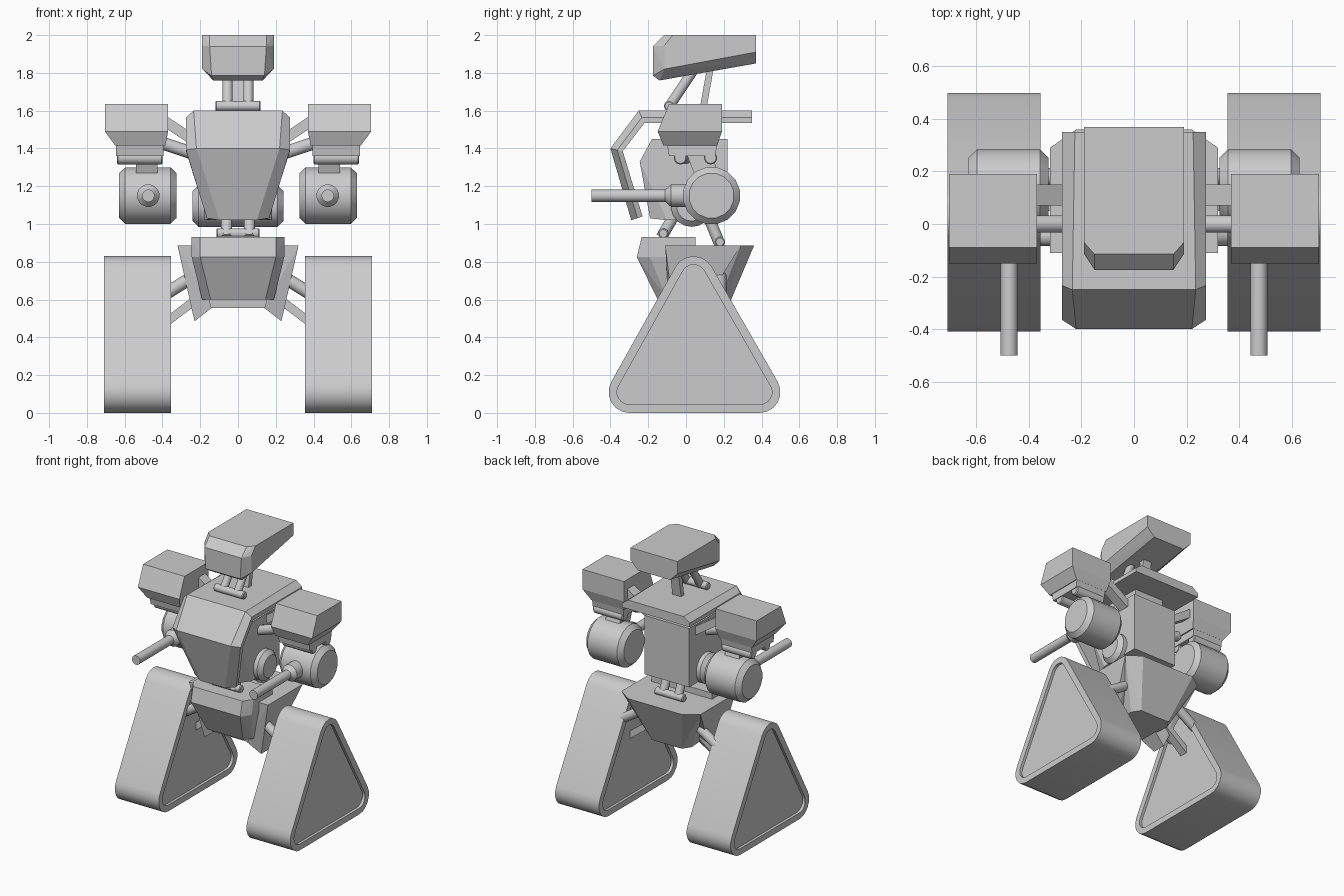
import bpy, bmesh, math
from mathutils import Vector

if "Cube" in bpy.data.objects:
    bpy.data.objects.remove(bpy.data.objects["Cube"])

grey = bpy.data.materials.new("plain_grey")
grey.diffuse_color = (0.6, 0.6, 0.6, 1)
grey.use_nodes = True
grey.node_tree.nodes["Principled BSDF"].inputs["Base Color"].default_value = grey.diffuse_color


def finish(name, bm, smooth=False):
    bmesh.ops.recalc_face_normals(bm, faces=bm.faces[:])
    me = bpy.data.meshes.new(name)
    bm.to_mesh(me)
    bm.free()
    ob = bpy.data.objects.new(name, me)
    bpy.context.collection.objects.link(ob)
    me.materials.append(grey)
    if smooth:
        bpy.ops.object.select_all(action='DESELECT')
        ob.select_set(True)
        bpy.context.view_layer.objects.active = ob
        bpy.ops.object.shade_smooth_by_angle(angle=math.radians(30))
    return ob


def both(pts):
    """Points plus their mirror images in x."""
    return pts + [(-x, y, z) for x, y, z in pts]


def hull(name, pts):
    """Faceted solid around the given points."""
    bm = bmesh.new()
    vs = [bm.verts.new(p) for p in pts]
    res = bmesh.ops.convex_hull(bm, input=vs)
    junk = [g for g in res["geom_interior"] if isinstance(g, bmesh.types.BMVert)]
    bmesh.ops.delete(bm, geom=junk, context='VERTS')
    bmesh.ops.dissolve_limit(bm, angle_limit=0.02, verts=bm.verts[:], edges=bm.edges[:])
    return finish(name, bm)


def loft(name, rings, smooth=False):
    """Skin closed rings of equal length and cap both ends."""
    bm = bmesh.new()
    rows = [[bm.verts.new(p) for p in r] for r in rings]
    n = len(rows[0])
    for a, b in zip(rows, rows[1:]):
        for i in range(n):
            j = (i + 1) % n
            bm.faces.new((a[i], a[j], b[j], b[i]))
    bm.faces.new(rows[0])
    bm.faces.new(rows[-1])
    return finish(name, bm, smooth)


def turned(name, p0, p1, profile, n=16):
    """Round part along p0-p1; profile is (distance from p0, radius)."""
    p0, p1 = Vector(p0), Vector(p1)
    q = (p1 - p0).to_track_quat('Z', 'Y')
    step = 2 * math.pi / n
    rings = [[p0 + q @ Vector((r * math.cos((i + .5) * step), r * math.sin((i + .5) * step), d))
              for i in range(n)] for d, r in profile]
    return loft(name, rings, True)


def rod(name, p0, p1, r, bevel=0.0, n=14):
    d = (Vector(p1) - Vector(p0)).length
    prof = [(0, r), (d, r)]
    if bevel:
        prof = [(0, r - bevel), (bevel, r), (d - bevel, r), (d, r - bevel)]
    return turned(name, p0, p1, prof, n)


def strut(name, p0, p1, wide, tall):
    """Rectangular bar leaning in the xz plane or the yz plane."""
    p0, p1 = Vector(p0), Vector(p1)
    d = (p1 - p0).normalized()
    side = Vector((0, 1, 0)) if abs(d.x) > abs(d.y) else Vector((1, 0, 0))
    up = d.cross(side)
    return hull(name, [p + side * a * wide / 2 + up * b * tall / 2
                       for p in (p0, p1) for a in (-1, 1) for b in (-1, 1)])


def track_ring(x, r):
    """Rounded triangle in the yz plane."""
    pts = []
    for cy, cz, start in ((0.39, 0.11, -90), (0.04, 0.72, 30), (-0.30, 0.11, 150)):
        for k in range(7):
            a = math.radians(start + k * 20)
            pts.append((x, cy + r * math.cos(a), cz + r * math.sin(a)))
    return pts


# Head
hull("head", both([
    (.19, .37, 2), (.19, -.07, 2), (.15, -.115, 2),
    (.15, -.175, 1.94), (.19, -.115, 1.945), (.14, -.175, 1.785),
    (.19, -.115, 1.82), (.19, .37, 1.91), (.13, .37, 1.85), (.13, -.14, 1.76)]))

# Neck
rod("neck_hinge", (-.12, -.09, 1.625), (.12, -.09, 1.625), .027, .006)
strut("neck_back_bar", (0, .085, 1.58), (0, .135, 1.86), .07, .035)
for s in (-1, 1):
    rod("neck_piston", (s * .055, -.09, 1.62), (s * .055, .05, 1.83), .027)

# Chest armour: a bent plate with chamfered rims
# columns: outer y, z, half width; inner y, z, half width
stations = [(.35, 1.60, .225, .35, 1.535, .275), (-.25, 1.60, .235, -.22, 1.535, .275),
            (-.40, 1.40, .22, -.335, 1.385, .275), (-.29, 1.02, .10, -.23, 1.04, .165)]
rings = []
for yo, zo, wo, yi, zi, wi in stations:
    ym, zm = yo * .45 + yi * .55, zo * .45 + zi * .55
    rings.append([(-wo, yo, zo), (wo, yo, zo), (wi, ym, zm),
                  (wi, yi, zi), (-wi, yi, zi), (-wi, ym, zm)])
loft("chest_armour", rings)

# Inner torso and side drum
hull("torso_core", both([
    (.18, .22, 1.45), (.18, .22, 1.02), (.18, -.18, 1.45),
    (.18, -.245, 1.33), (.14, -.19, 1.03), (.18, -.10, 1.02)]))
strut("torso_top_block", (0, .02, 1.43), (0, .021, 1.56), .24, .28)
rod("torso_drum", (-.24, .03, 1.095), (.24, .03, 1.095), .11, .03, 18)

# Waist
rod("waist_front_hinge", (-.115, -.12, .95), (.115, -.12, .95), .027, .006)
rod("waist_back_hinge", (-.115, .18, .905), (.115, .18, .905), .027, .006)
for s in (-1, 1):
    rod("waist_front_piston", (s * .06, -.13, .93), (s * .06, -.06, 1.05), .03)
    rod("waist_back_piston", (s * .06, .18, .89), (s * .06, .11, 1.06), .03)

# Pelvis
hull("pelvis_front", both([
    (.245, .05, .93), (.245, -.17, .93), (.20, -.235, .93),
    (.245, .05, .825), (.245, -.19, .825), (.20, -.26, .825),
    (.19, .02, .60), (.19, -.10, .60), (.145, -.15, .60)]))
hull("pelvis_back", both([
    (.30, -.10, .885), (.32, .29, .885), (.22, .36, .885),
    (.14, -.08, .555), (.16, .16, .555), (.12, .22, .555)]))

for s in (-1, 1):
    # Hip fin
    hull("hip_fin", [(s * x, y, z) for x, y, z in (
        (.32, -.11, .885), (.32, .29, .885), (.23, -.11, .885), (.23, .29, .885),
        (.23, -.06, .485), (.23, .04, .485), (.14, -.09, .555), (.14, .06, .555))])

    # Leg struts
    for y in (-.05, .18):
        rod("leg_rod", (s * .16, y, .77), (s * .40, y, .62), .034)
    strut("leg_bar", (s * .17, .08, .64), (s * .40, .08, .465), .06, .045)

    # Track pod with shallow recess on both faces
    loft("track_pod", [track_ring(s * x, r) for x, r in (
        (.375, .065), (.355, .065), (.355, .11), (.71, .11), (.71, .065), (.69, .065))], True)

    # Shoulder pod
    def block(name, *levels):
        hull(name, [(s * x, y, z) for x0, x1, y0, y1, z in levels
                    for x in (x0, x1) for y in (y0, y1)])
    block("shoulder_pod", (.37, .705, -.09, .19, 1.635), (.37, .705, -.15, .19, 1.49),
          (.385, .65, -.12, .165, 1.415))
    block("shoulder_base", (.395, .645, -.10, .165, 1.42), (.395, .645, -.09, .155, 1.36))

    # Shoulder struts
    rod("shoulder_rod", (s * .15, 0, 1.345), (s * .42, 0, 1.435), .034)
    strut("shoulder_bar", (s * .17, .11, 1.40), (s * .42, .11, 1.565), .08, .055)
    for y in (-.03, .13):
        rod("shoulder_axle", (s * .40, y, 1.35), (s * .64, y, 1.35), .035, .006)

    # Hanging arm and gun
    block("arm_hanger", (.425, .54, 0, .13, 1.38), (.425, .54, .06, .19, 1.22))
    rod("gun_drum", (s * .325, .135, 1.15), (s * .63, .135, 1.15), .153, .033, 16)
    turned("gun_barrel", (s * .475, .08, 1.15), (s * .475, -.5, 1.15),
           [(0, .06), (.16, .06), (.19, .033), (.58, .033)], 16)
